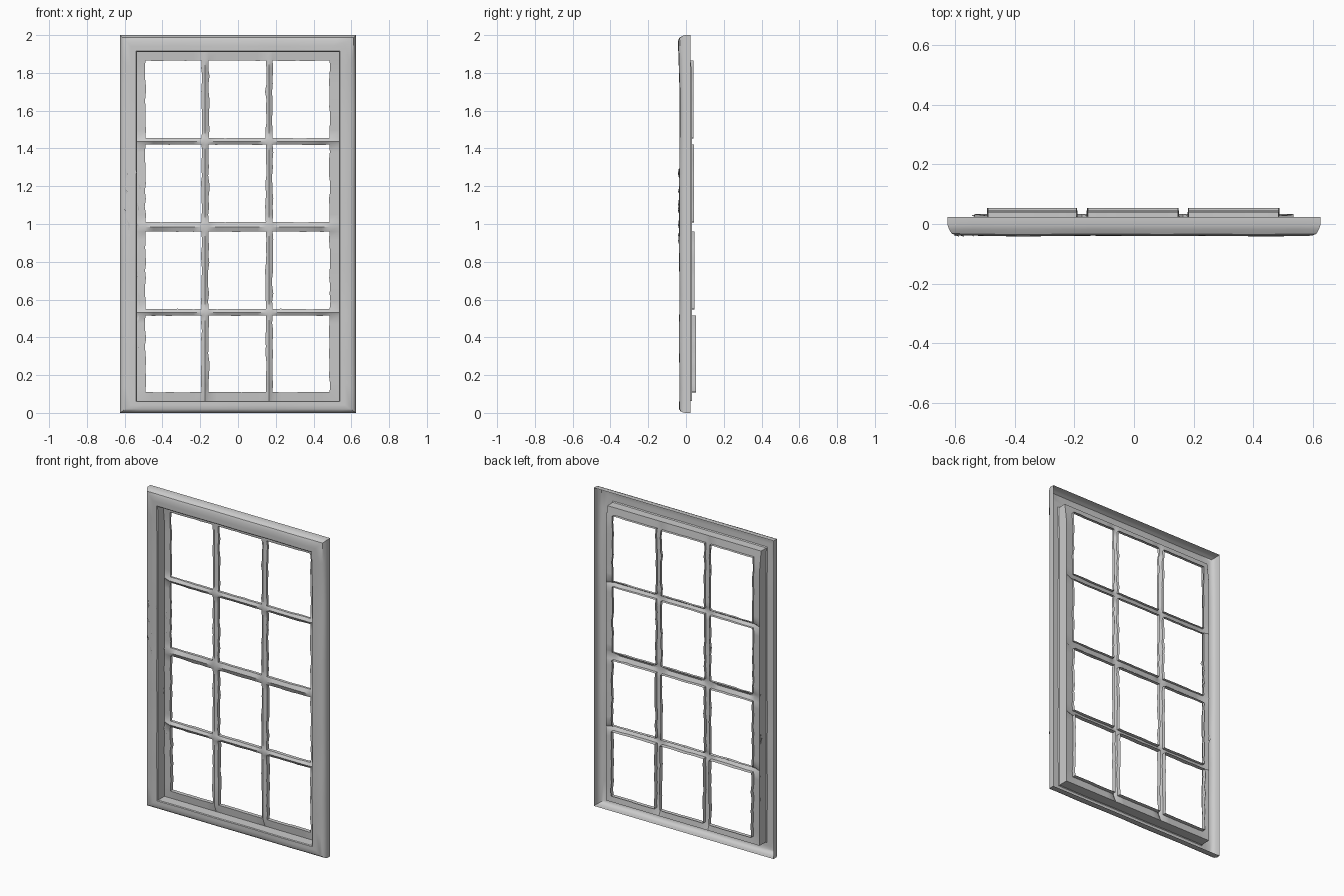
import bpy, bmesh, random
from mathutils import Vector, noise

if "Cube" in bpy.data.objects:
    bpy.data.objects.remove(bpy.data.objects["Cube"])

random.seed(4)
HALF_W, HEIGHT = 0.625, 2.0
IN_X, IN_B, IN_T = 0.535, 0.063, 1.91          # inner edge of the outer frame
COLS = [(-0.49, -0.193), (-0.155, 0.147), (0.183, 0.485)]            # panes in x
ROWS = [(0.11, 0.515), (0.55, 0.96), (1.01, 1.42), (1.455, 1.865)]   # panes in z
LIPS = [0.053, 0.046, 0.042, 0.041]                                  # lip depth per row


def sash_y(z):
    """The sash sits deep at the bottom and shallower right at the top."""
    return 0.033 if z < 1.8 else 0.033 - 0.015 * min(1, (z - 1.8) / 0.1)


def lip_y(z):
    return min(zip(ROWS, LIPS), key=lambda r: abs(sum(r[0]) / 2 - z))[1]


def finish(bm, name, angle=0.6):
    bmesh.ops.recalc_face_normals(bm, faces=bm.faces)
    if sum(f.normal.y * f.calc_area() for f in bm.faces) > 0:
        bmesh.ops.reverse_faces(bm, faces=bm.faces)
    me = bpy.data.meshes.new(name)
    bm.to_mesh(me)
    bm.free()
    ob = bpy.data.objects.new(name, me)
    bpy.context.collection.objects.link(ob)
    bpy.ops.object.select_all(action='DESELECT')
    ob.select_set(True)
    bpy.context.view_layer.objects.active = ob
    bpy.ops.object.shade_smooth_by_angle(angle=angle)
    return ob


# Outer frame: open-backed shell, profile of (inset fraction, y) swept round a rectangle
PROFILE = [(0, 0.023), (0, -0.005), (0.05, -0.018), (0.15, -0.028), (0.32, -0.034),
           (0.65, -0.035), (0.94, -0.035), (1, -0.03), (1, None)]
N = 16
bm = bmesh.new()
rings = []
for t, y in PROFILE:
    x = HALF_W + (IN_X - HALF_W) * t
    lo, hi = IN_B * t, HEIGHT + (IN_T - HEIGHT) * t
    corners = [(-x, lo), (x, lo), (x, hi), (-x, hi)]
    ring = []
    for i in range(4):
        a, b = Vector(corners[i]), Vector(corners[(i + 1) % 4])
        for k in range(N):
            p = a.lerp(b, k / N)
            yy = sash_y(p.y) if y is None else y
            if y is not None and y < -0.02:      # gentle warp of the front face
                yy += 0.004 * noise.noise(Vector((p.x * 4, 0, p.y * 4)))
                yy -= 0.006 * max(0, p.y - 1.7) / 0.3
            ring.append(bm.verts.new((p.x, yy, p.y)))
    rings.append(ring)
for r0, r1 in zip(rings, rings[1:]):
    for i in range(4 * N):
        j = (i + 1) % (4 * N)
        bm.faces.new((r0[i], r0[j], r1[j], r1[i]))
finish(bm, "outer_frame")


# Sash and glazing bars: a sheet with pane holes and lips turned to the back
def cuts(lo, hi, spans, steps):
    """Grid lines, each with a flag: 'bar' for a bar centre, 'edge' or 'pane'."""
    out = [(lo, 'rim')]
    for i, (a, b) in enumerate(spans):
        if i:
            out.append(((spans[i - 1][1] + a) / 2, 'bar'))
        for k in range(steps + 1):
            out.append((a + (b - a) * k / steps, 'edge' if k in (0, steps) else 'pane'))
    return out + [(hi, 'rim')]


xs, zs = cuts(-IN_X, IN_X, COLS, 7), cuts(IN_B, IN_T, ROWS, 10)
bm = bmesh.new()
grid = []
for z, fz in zs:
    row = []
    for x, fx in xs:
        inside = fx != 'rim' and fz != 'rim'
        y = sash_y(z)
        if inside:
            y = 0.024 if abs(x) < 0.4 and IN_B + .1 < z < 1.8 else min(y, 0.028)
        if inside and 'bar' in (fx, fz):
            y = 0.014
        dx = random.uniform(-.004, .004) if fx == 'edge' and fz == 'pane' else 0
        dz = random.uniform(-.0015, .0015) if fz == 'edge' and fx == 'pane' else 0
        row.append(bm.verts.new((x + dx, y, z + dz)))
    grid.append(row)
for j in range(len(zs) - 1):
    for i in range(len(xs) - 1):
        cx, cz = (xs[i][0] + xs[i + 1][0]) / 2, (zs[j][0] + zs[j + 1][0]) / 2
        if any(a < cx < b for a, b in COLS) and any(a < cz < b for a, b in ROWS):
            continue
        bm.faces.new((grid[j][i], grid[j][i + 1], grid[j + 1][i + 1], grid[j + 1][i]))
bmesh.ops.delete(bm, geom=[v for v in bm.verts if not v.link_faces], context='VERTS')
hole_edges = []
for e in bm.edges:
    m = (e.verts[0].co + e.verts[1].co) / 2
    if e.is_boundary and abs(m.x) < IN_X - .01 and IN_B + .01 < m.z < IN_T - .01:
        hole_edges.append(e)
new = bmesh.ops.extrude_edge_only(bm, edges=hole_edges)["geom"]
for v in new:
    if isinstance(v, bmesh.types.BMVert):
        v.co.y = lip_y(v.co.z)
finish(bm, "sash_with_glazing_bars")

# Splinters of worn paint on the left side of the frame
bm = bmesh.new()
for i in range(22):
    x = random.choice((-0.585, -0.532, -0.525)) + random.uniform(-.015, .01)
    z, h = random.uniform(0.25, 1.4), random.uniform(0.03, 0.09)
    y = -0.036 if x < -0.54 else 0.03
    lean, w = random.uniform(-.015, .015), random.uniform(.004, .009)
    pts = [(x, y, z), (x + w, y - .006, z + h * .4), (x + lean, y, z + h), (x - w * .4, y - .002, z + h * .5)]
    bm.faces.new([bm.verts.new(p) for p in pts])
finish(bm, "paint_splinters")
